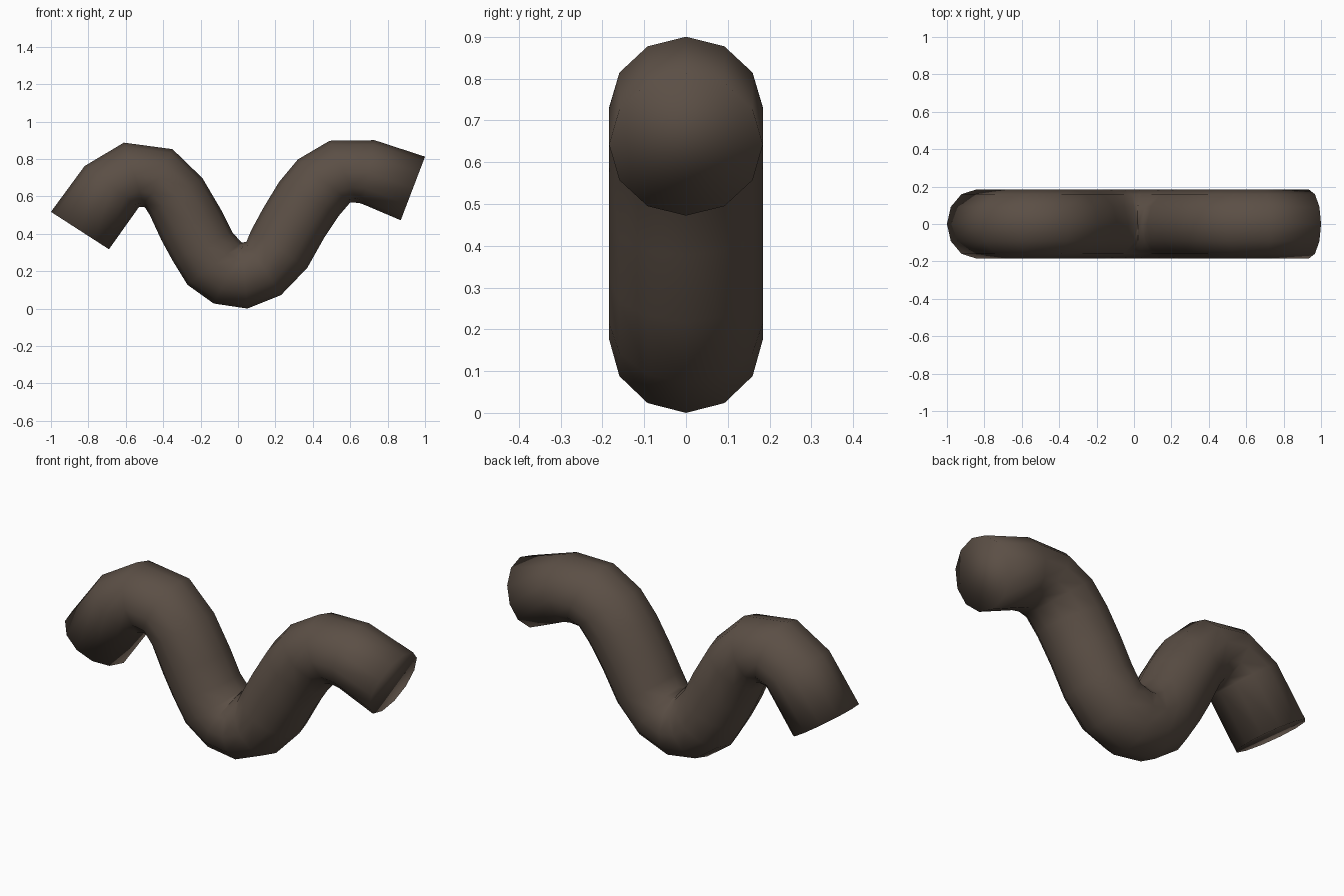
import bpy, bmesh, math
from mathutils import Vector

if "Cube" in bpy.data.objects:
    bpy.data.objects.remove(bpy.data.objects["Cube"])

SIDES = 12
RADIUS = 0.184

# Upper and lower edge of each ring along the wavy path, as (x, z) pairs
RINGS = [
    ((-1.00, 0.52), (-0.69, 0.32)),
    ((-0.82, 0.765), (-0.53, 0.545)),
    ((-0.61, 0.89), (-0.50, 0.545)),
    ((-0.35, 0.855), (-0.495, 0.54)),
    ((-0.19, 0.70), (-0.47, 0.50)),
    ((-0.09, 0.53), (-0.41, 0.37)),
    ((-0.03, 0.41), (-0.35, 0.26)),
    ((0.02, 0.355), (-0.27, 0.13)),
    ((0.03, 0.35), (-0.13, 0.03)),
    ((0.02, 0.355), (0.05, 0.003)),
    ((0.045, 0.36), (0.23, 0.075)),
    ((0.07, 0.42), (0.37, 0.22)),
    ((0.135, 0.54), (0.46, 0.38)),
    ((0.22, 0.68), (0.54, 0.50)),
    ((0.32, 0.80), (0.60, 0.57)),
    ((0.49, 0.90), (0.645, 0.568)),
    ((0.73, 0.903), (0.67, 0.56)),
    ((1.00, 0.815), (0.87, 0.475)),
]

mat = bpy.data.materials.new("dark_brown")
mat.diffuse_color = (0.105, 0.078, 0.060, 1)
mat.use_nodes = True
mat.node_tree.nodes["Principled BSDF"].inputs["Base Color"].default_value = mat.diffuse_color

# Wavy tube: twelve-sided rings joined along the path
bm = bmesh.new()
loops = []
for up, low in RINGS:
    a, b = Vector((up[0], 0, up[1])), Vector((low[0], 0, low[1]))
    centre, half = (a + b) / 2, (a - b) / 2
    ring = []
    for i in range(SIDES):
        t = 2 * math.pi * i / SIDES
        ring.append(bm.verts.new(centre + half * math.cos(t)
                                 + Vector((0, RADIUS * math.sin(t), 0))))
    loops.append(ring)
for r, s in zip(loops, loops[1:]):
    for i in range(SIDES):
        j = (i + 1) % SIDES
        bm.faces.new((r[i], r[j], s[j], s[i]))

# End caps
bm.faces.new(loops[0][::-1])
bm.faces.new(loops[-1])
bmesh.ops.recalc_face_normals(bm, faces=bm.faces[:])

# Rest on the ground and shade smoothly
low_z = min(v.co.z for v in bm.verts)
for v in bm.verts:
    v.co.z -= low_z
for f in bm.faces:
    f.smooth = True

mesh = bpy.data.meshes.new("wavy_tube")
bm.to_mesh(mesh)
bm.free()
mesh.materials.append(mat)
obj = bpy.data.objects.new("wavy_tube", mesh)
bpy.context.collection.objects.link(obj)
